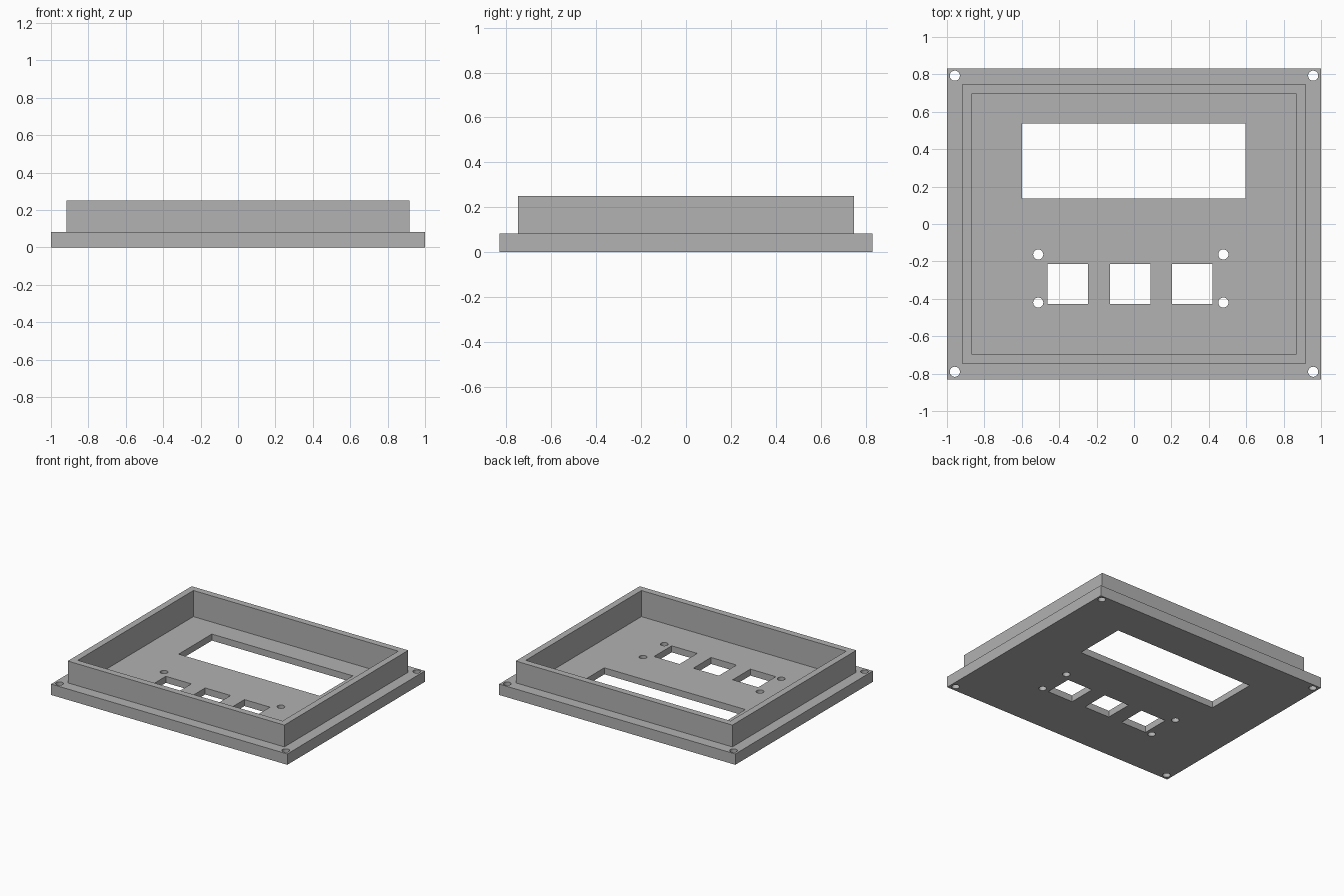
import bpy, bmesh, math
from mathutils import Matrix, Vector

if "Cube" in bpy.data.objects:
    bpy.data.objects.remove(bpy.data.objects["Cube"], do_unlink=True)

FLANGE_H, TOTAL_H, FLOOR_H = 0.083, 0.25, 0.05
FLANGE_W, WALL = 0.083, 0.05

grey = bpy.data.materials.new("matte grey")
grey.use_nodes = True
grey.diffuse_color = (0.445, 0.445, 0.445, 1)
grey.node_tree.nodes["Principled BSDF"].inputs["Base Color"].default_value = grey.diffuse_color


def make_object(name, bm):
    bmesh.ops.recalc_face_normals(bm, faces=bm.faces)
    mesh = bpy.data.meshes.new(name)
    bm.to_mesh(mesh)
    bm.free()
    mesh.materials.append(grey)
    obj = bpy.data.objects.new(name, mesh)
    bpy.context.collection.objects.link(obj)
    return obj


def add_box(bm, x0, x1, y0, y1, z0, z1):
    matrix = Matrix.Translation(((x0 + x1) / 2, (y0 + y1) / 2, (z0 + z1) / 2))
    matrix = matrix @ Matrix.Diagonal((x1 - x0, y1 - y0, z1 - z0, 1))
    bmesh.ops.create_cube(bm, size=1, matrix=matrix)


def add_hole(bm, x, y, radius=0.027):
    bmesh.ops.create_cone(bm, cap_ends=True, segments=32, radius1=radius,
                          radius2=radius, depth=0.6, matrix=Matrix.Translation((x, y, 0)))


def step(bm, face, inset, rise):
    """Inset a face, then extrude it up or down."""
    bmesh.ops.inset_region(bm, faces=[face], thickness=inset, use_even_offset=True)
    top = bmesh.ops.extrude_discrete_faces(bm, faces=[face])["faces"][0]
    bmesh.ops.translate(bm, verts=top.verts, vec=Vector((0, 0, rise)))
    return top


# Stepped tray: flange, raised wall and recessed floor
bm = bmesh.new()
add_box(bm, -1, 1, -0.832, 0.832, 0, FLANGE_H)
bm.normal_update()
top = max(bm.faces, key=lambda f: f.normal.z)
top = step(bm, top, FLANGE_W, TOTAL_H - FLANGE_H)
step(bm, top, WALL, FLOOR_H - TOTAL_H)
panel = make_object("enclosure_panel", bm)

# Openings: display window, three button windows, screw holes
bm = bmesh.new()
add_box(bm, -0.598, 0.596, 0.136, 0.538, -0.3, 0.3)
for i in (-1, 0, 1):
    cx = -0.021 + i * 0.333
    add_box(bm, cx - 0.108, cx + 0.108, -0.427, -0.213, -0.3, 0.3)
for x in (-0.512, 0.478):
    for y in (-0.42, -0.163):
        add_hole(bm, x, y)
for x in (-0.958, 0.958):
    for y in (-0.79, 0.793):
        add_hole(bm, x, y)
cutter = make_object("opening_cutter", bm)
cutter.hide_render = True

# Cut the openings and discard the cutter
cut = panel.modifiers.new("openings", "BOOLEAN")
cut.operation = "DIFFERENCE"
cut.solver = "EXACT"
cut.object = cutter
bpy.ops.object.select_all(action="DESELECT")
panel.select_set(True)
bpy.context.view_layer.objects.active = panel
bpy.ops.object.modifier_apply(modifier=cut.name)
bpy.data.objects.remove(cutter, do_unlink=True)
bpy.ops.object.shade_smooth_by_angle(angle=math.radians(30))
